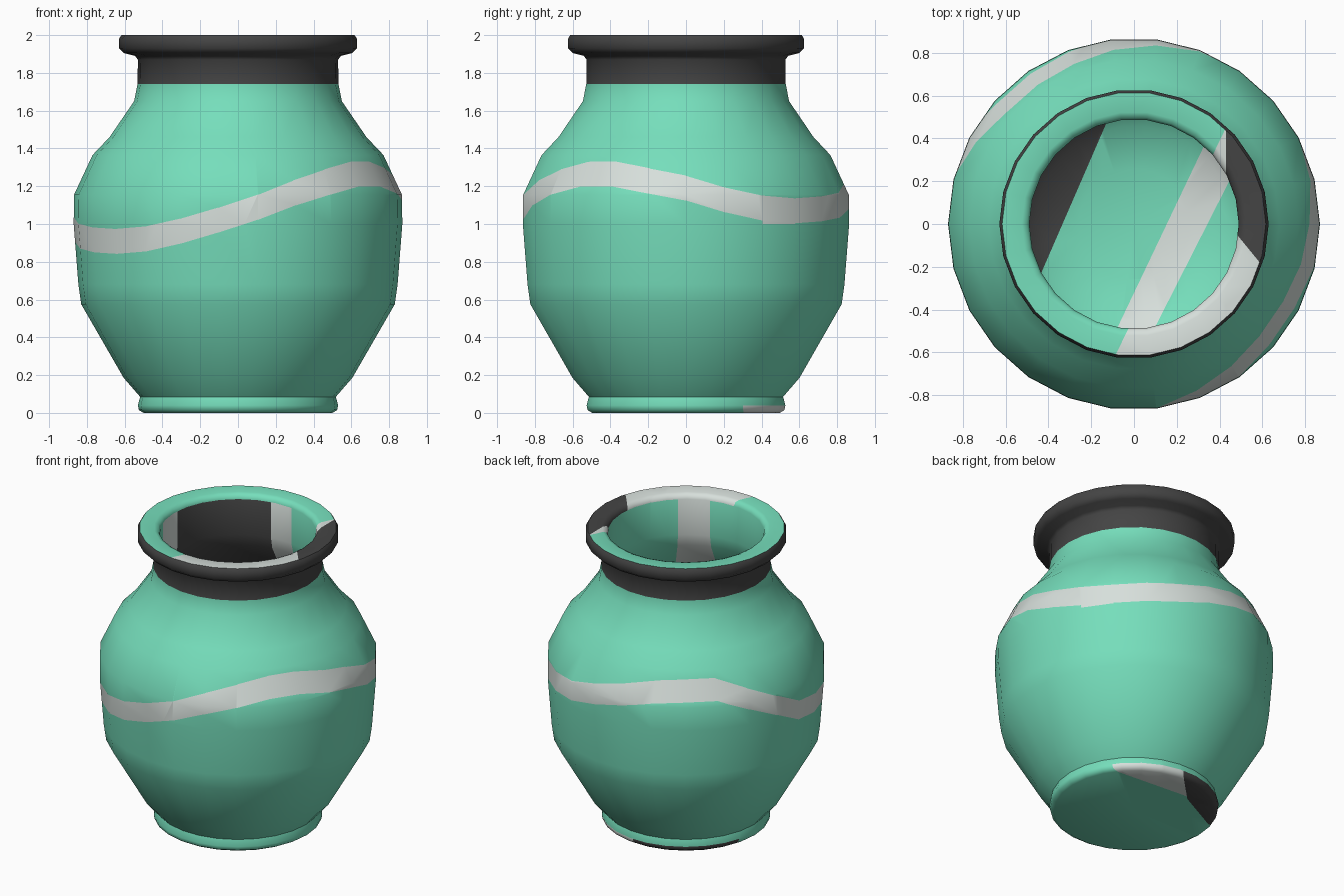
import bpy, bmesh, math
from mathutils import Vector

if "Cube" in bpy.data.objects:
    bpy.data.objects.remove(bpy.data.objects["Cube"])

SIDES = 26
GREEN, WHITE, BLACK = 0, 1, 2
FOOT, BODY, NECK, RIM, WALL, FLOOR = range(6)

# Profile (radius, height, zone of the strip that follows), bottom centre -> outside -> inside floor
PROFILE = [
    (0, 0.0, FOOT), (0.50, 0.0, FOOT), (0.525, 0.015, FOOT), (0.53, 0.04, BODY), (0.518, 0.085, BODY),
    (0.605, 0.185, BODY), (0.83, 0.575, BODY), (0.845, 0.68, BODY), (0.87, 1.0, BODY),
    (0.868, 1.155, BODY), (0.77, 1.365, BODY), (0.68, 1.46, BODY), (0.55, 1.65, BODY),
    (0.532, 1.74, NECK), (0.53, 1.87, NECK), (0.545, 1.89, NECK), (0.605, 1.905, NECK),
    (0.63, 1.93, NECK), (0.63, 1.98, NECK), (0.617, 2.0, RIM), (0.525, 2.0, RIM),
    (0.50, 1.99, RIM), (0.49, 1.965, WALL), (0.49, 1.72, WALL), (0.51, 1.64, WALL),
    (0.64, 1.44, WALL), (0.73, 1.34, WALL), (0.825, 1.14, WALL), (0.83, 1.0, WALL),
    (0.79, 0.6, WALL), (0.58, 0.23, FLOOR), (0.46, 0.12, FLOOR), (0.26, 0.07, FLOOR), (0, 0.055, FLOOR),
]

# Wavy stripe: (angle in degrees, centre height)
WAVE = [(-180, .97), (-160, .92), (-133, .905), (-117, .935), (-90, 1.05), (-63, 1.2),
        (-41, 1.265), (-27, 1.265), (0, 1.19), (20, 1.1), (35, 1.07), (48, 1.07),
        (70, 1.1), (90, 1.17), (115, 1.25), (138, 1.255), (160, 1.12), (180, .97)]
HALF = 0.066


def wave(deg):
    deg = (deg + 180) % 360 - 180
    for (a, za), (b, zb) in zip(WAVE, WAVE[1:]):
        if a <= deg <= b:
            return za + (zb - za) * (deg - a) / (b - a)
    return WAVE[0][1]


def material(name, rgb):
    m = bpy.data.materials.new(name)
    m.diffuse_color = (*rgb, 1)
    m.use_nodes = True
    m.node_tree.nodes["Principled BSDF"].inputs["Base Color"].default_value = m.diffuse_color
    return m


bm = bmesh.new()
zone = bm.faces.layers.int.new("zone")

# Revolve the profile
rings = []
for r, z, _ in PROFILE:
    n = 1 if r == 0 else SIDES
    rings.append([bm.verts.new((r * math.cos(math.tau * i / SIDES), r * math.sin(math.tau * i / SIDES), z))
                  for i in range(n)])
for k in range(len(rings) - 1):
    a, b = rings[k], rings[k + 1]
    for i in range(SIDES):
        j = (i + 1) % SIDES
        if len(a) == 1:
            vs = [a[0], b[j], b[i]]
        elif len(b) == 1:
            vs = [a[i], a[j], b[0]]
        else:
            vs = [a[i], a[j], b[j], b[i]]
        bm.faces.new(vs)[zone] = PROFILE[k][2]


def angle(p):
    return math.degrees(math.atan2(p.y, p.x))


def cut(test, co, normal):
    faces = [f for f in bm.faces if test(f)]
    geom = set(faces)
    for f in faces:
        geom.update(f.edges)
        geom.update(f.verts)
    bmesh.ops.bisect_plane(bm, geom=list(geom), dist=1e-4, plane_co=co, plane_no=normal)


def cut_line(which, p, q):
    # vertical cut through two plan points
    d = Vector((q[0] - p[0], q[1] - p[1], 0))
    cut(lambda f: f[zone] == which, Vector((*p, 0)), Vector((-d.y, d.x, 0)).normalized())


def left_of(c, p, q):
    return (q[0] - p[0]) * (c.y - p[1]) - (q[1] - p[1]) * (c.x - p[0]) > 0


# Stripe edges, cut facet by facet
step = 360 / SIDES
for i in range(SIDES):
    a0, a1 = i * step, (i + 1) * step
    mid = a0 + step / 2

    def in_sector(f):
        c = f.calc_center_median()
        return f[zone] == BODY and 0.57 < c.z < 1.5 and abs((angle(c) - mid + 180) % 360 - 180) < step / 2
    for off in (-HALF, HALF):
        p0, p1 = [Vector((.85 * math.cos(math.radians(a)), .85 * math.sin(math.radians(a)), wave(a) + off))
                  for a in (a0, a1)]
        radial = Vector((math.cos(math.radians(mid)), math.sin(math.radians(mid)), 0))
        cut(in_sector, p0, radial.cross(p1 - p0).normalized())

# Rim, floor and underside patches
RIM_G = ((-.08, -.6), (.43, .45))
RIM_W = ((.49, -.06), (.58, -.17))
FL_B = ((-.43, -.22), (-.13, .47))
FL_L = ((-.08, -.49), (.33, .37))
FL_R = ((.10, -.48), (.43, .17))
for ln in (RIM_G, RIM_W, ((.43, 0), (.43, 1))):
    cut_line(RIM, *ln)
for ln in (FL_B, FL_L, FL_R):
    cut_line(FLOOR, *ln)


def uv(u, v):
    s = math.sqrt(.5)
    return ((v - u) * s, (u + v) * s)


FT_A = (uv(.33, .16), uv(-.1, .526))
FT_B = (uv(.46, -.25), uv(.33, .16))
FT_C = (uv(.345, -.1), uv(.345, .4))
for ln in (FT_A, FT_B, FT_C):
    cut_line(FOOT, *ln)

# Inner wall patches, cut by angle
for a in (82, 100, 176, 200, -73, -49):
    t = math.radians(a)
    mid_dir = Vector((math.cos(t), math.sin(t), 0))
    cut(lambda f: f[zone] == WALL and f.calc_center_median().dot(mid_dir) > 0,
        Vector(), Vector((-math.sin(t), math.cos(t), 0)))


def colour(f):
    c, k = f.calc_center_median(), f[zone]
    a = angle(c)
    if k == NECK:
        return BLACK
    if k == BODY:
        return WHITE if abs(c.z - wave(a)) < HALF else GREEN
    if k == RIM:
        if left_of(c, *RIM_G):
            return GREEN
        return BLACK if c.x > .43 and left_of(c, *RIM_W) else WHITE
    if k == WALL:
        a = a % 360
        if 100 < a < 176:
            return BLACK
        return WHITE if 82 < a < 200 or 287 < a < 311 else GREEN
    if k == FLOOR:
        if left_of(c, *FL_B):
            return BLACK
        return WHITE if not left_of(c, *FL_L) and left_of(c, *FL_R) else GREEN
    s = math.sqrt(.5)
    u, v = (c.y - c.x) * s, (c.x + c.y) * s
    if u > .345 and u + .3 * v > .38:
        return BLACK
    return WHITE if v > .44 - .86 * u and v > .1 else GREEN


for f in bm.faces:
    f.material_index = colour(f)
bm.faces.layers.int.remove(zone)
bm.normal_update()

mesh = bpy.data.meshes.new("vase")
bm.to_mesh(mesh)
bm.free()
vase = bpy.data.objects.new("vase", mesh)
bpy.context.collection.objects.link(vase)
for m in (material("mint green glaze", (.18, .73, .50)),
          material("pale grey stripe", (.68, .74, .71)),
          material("charcoal", (.058, .058, .058))):
    mesh.materials.append(m)

bpy.context.view_layer.objects.active = vase
vase.select_set(True)
bpy.ops.object.shade_smooth_by_angle(angle=math.radians(50))
